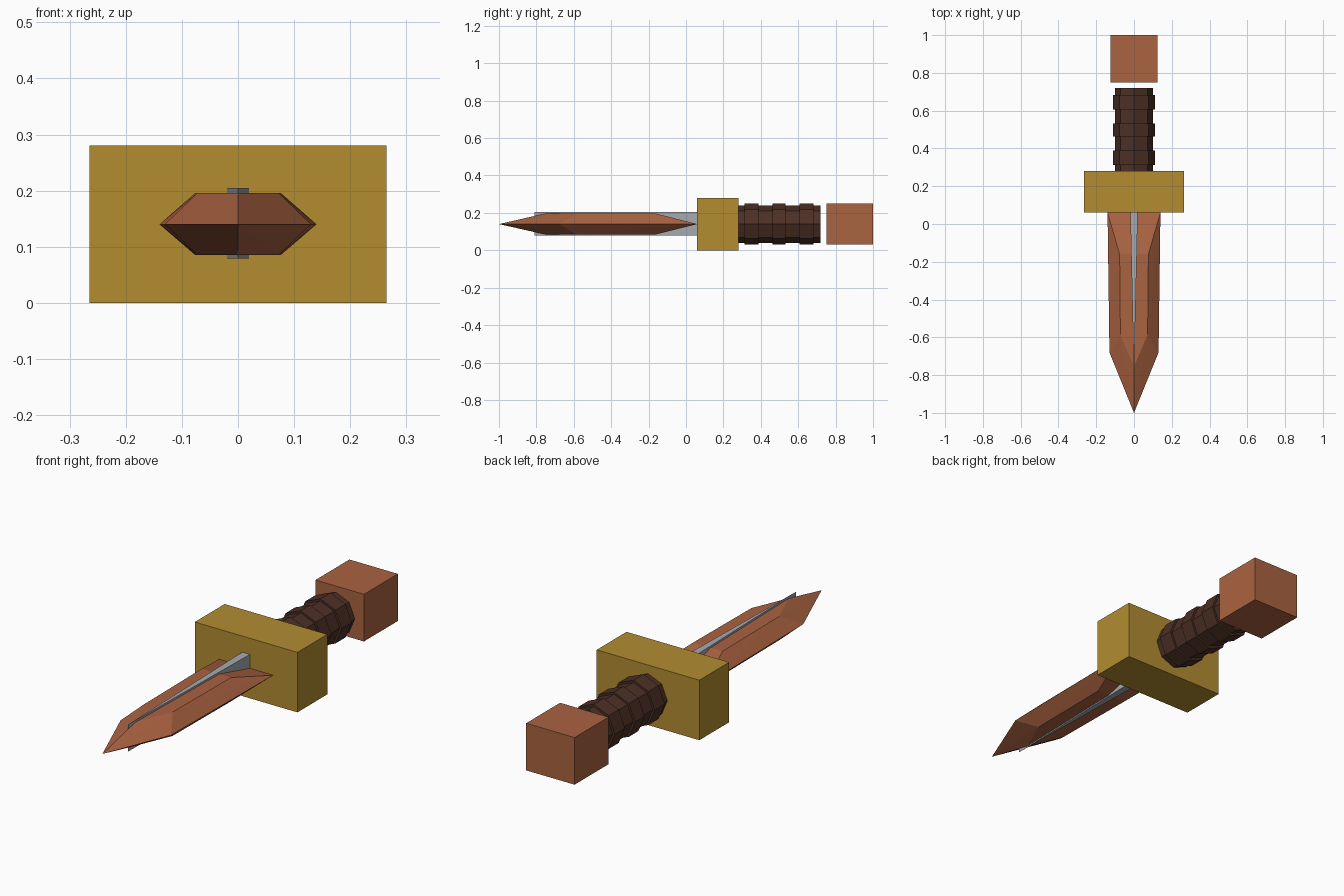
import bpy, bmesh, math
from mathutils import Matrix

if "Cube" in bpy.data.objects:
    bpy.data.objects.remove(bpy.data.objects["Cube"])

ZC = 0.14  # height of the long axis


def material(name, srgb):
    m = bpy.data.materials.new(name)
    lin = [((c / 255 + 0.055) / 1.055) ** 2.4 for c in srgb]
    m.diffuse_color = (*lin, 1)
    m.use_nodes = True
    m.node_tree.nodes["Principled BSDF"].inputs["Base Color"].default_value = m.diffuse_color
    return m


COPPER = material("copper", (170, 99, 65))
GOLD = material("gold", (178, 140, 48))
LEATHER = material("dark_leather", (76, 48, 37))
STEEL = material("steel", (166, 170, 177))


def finish(name, bm, mat):
    bmesh.ops.recalc_face_normals(bm, faces=bm.faces)
    me = bpy.data.meshes.new(name)
    bm.to_mesh(me)
    bm.free()
    me.materials.append(mat)
    ob = bpy.data.objects.new(name, me)
    bpy.context.collection.objects.link(ob)
    return ob


def box(name, half_x, y0, y1, z0, z1, mat):
    bm = bmesh.new()
    bmesh.ops.create_cube(bm, size=1, matrix=Matrix.Translation((0, (y0 + y1) / 2, (z0 + z1) / 2))
                          @ Matrix.Diagonal((2 * half_x, y1 - y0, z1 - z0, 1)))
    return finish(name, bm, mat)


def hull(name, points, mat):
    bm = bmesh.new()
    for p in points:
        bm.verts.new(p)
    bmesh.ops.convex_hull(bm, input=bm.verts)
    bmesh.ops.dissolve_limit(bm, angle_limit=0.01, verts=bm.verts, edges=bm.edges)
    return finish(name, bm, mat)


# Guard and pommel
box("guard", 0.265, 0.06, 0.28, 0.0, 0.28, GOLD)
box("pommel", 0.125, 0.75, 1.0, 0.03, 0.25, COPPER)

# Octagonal grip with three raised bands, lofted along y
profile = [(0.27, 0.1)]
for a, b in ((0.313, 0.388), (0.462, 0.532), (0.607, 0.682)):
    profile += [(a, 0.1), (a, 0.11), (b, 0.11), (b, 0.1)]
profile.append((0.72, 0.1))
bm = bmesh.new()
rings = [[bm.verts.new((r * math.cos(i * math.pi / 4), y, ZC + r * math.sin(i * math.pi / 4)))
          for i in range(8)] for y, r in profile]
for r0, r1 in zip(rings, rings[1:]):
    for i in range(8):
        j = (i + 1) % 8
        bm.faces.new((r0[i], r0[j], r1[j], r1[i]))
bm.faces.new(rings[0])
bm.faces.new(rings[-1])
finish("grip", bm, LEATHER)

# Blade: sharp edge outline plus flat raised panels on both sides
blade = [(0, -1.0, ZC)]
for sx in (-1, 1):
    blade += [(sx * 0.14, 0.06, ZC), (sx * 0.13, -0.68, ZC)]
for z in (ZC - 0.055, ZC + 0.056):
    blade.append((0, -0.755, z))
    for sx in (-1, 1):
        blade += [(sx * 0.076, -0.16, z), (sx * 0.072, -0.585, z)]
hull("blade", blade, COPPER)

# Tapering steel spine through the blade
hull("blade_spine", [(x, y, z) for x, y in ((-0.02, 0.07), (0.02, 0.07), (0, -0.81))
                     for z in (0.079, 0.205)], STEEL)
